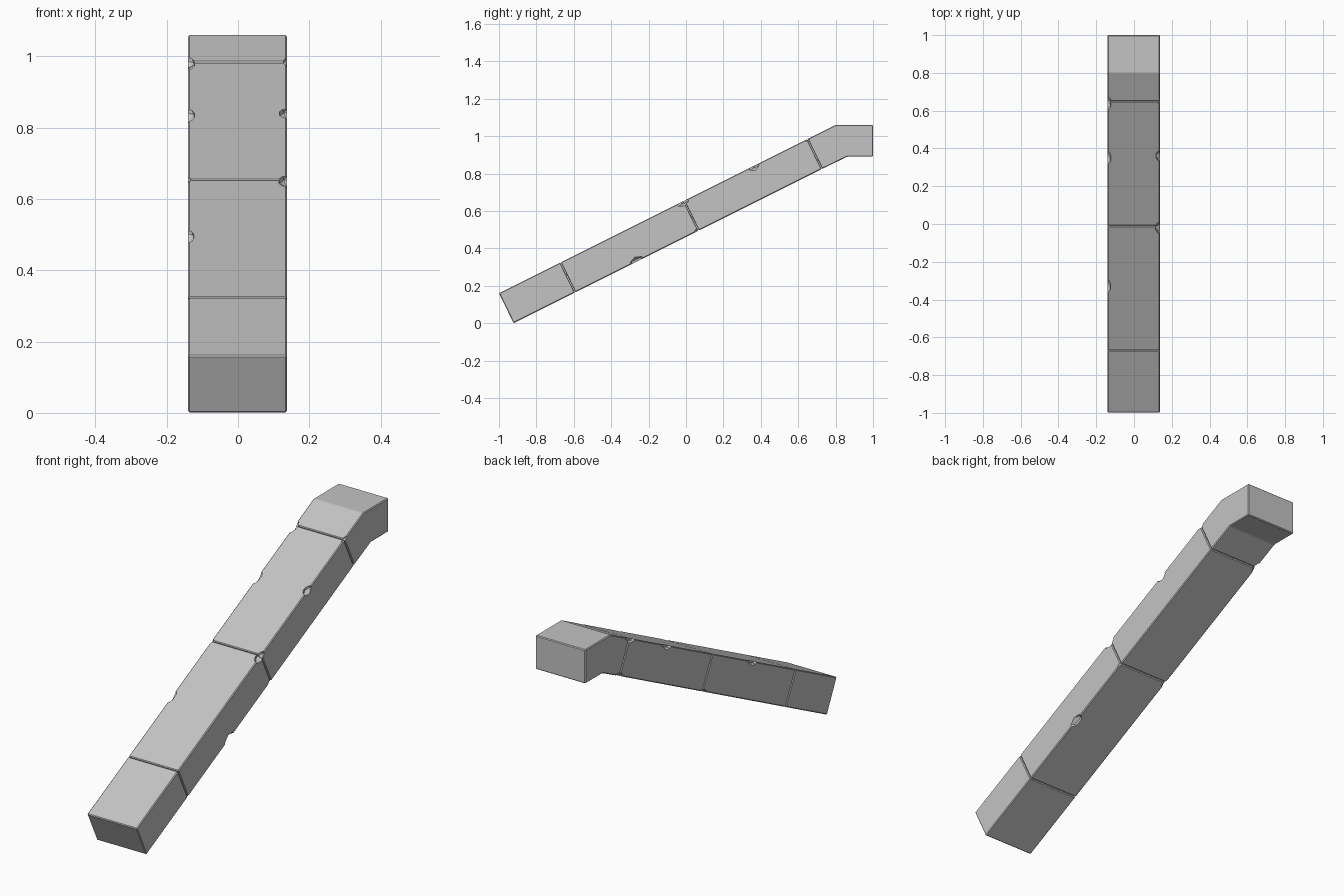
import bpy, bmesh
from mathutils import Vector, Matrix
from math import atan

old = bpy.data.objects.get("Cube")
if old:
    bpy.data.objects.remove(old, do_unlink=True)

X0, X1 = -0.14, 0.137
PITCH = atan(0.5)
ACROSS = Vector((0.078, -0.16))  # from the upper edge to the lower edge

stone = bpy.data.materials.new("grey stone")
stone.use_nodes = True
grey = (0.55, 0.55, 0.55, 1)
stone.diffuse_color = grey
stone.node_tree.nodes["Principled BSDF"].inputs["Base Color"].default_value = grey


def top(y):
    return Vector((y, 0.66 + 0.5 * y))


def make_object(name, bm):
    bmesh.ops.recalc_face_normals(bm, faces=bm.faces)
    mesh = bpy.data.meshes.new(name)
    bm.to_mesh(mesh)
    bm.free()
    obj = bpy.data.objects.new(name, mesh)
    bpy.context.collection.objects.link(obj)
    mesh.materials.append(stone)
    return obj


def make_block(name, outline):
    """Extrude a side outline across the width and soften its edges."""
    bm = bmesh.new()
    face = bm.faces.new([bm.verts.new((X0, y, z)) for y, z in outline])
    side = bmesh.ops.extrude_face_region(bm, geom=[face])["geom"]
    moved = [v for v in side if isinstance(v, bmesh.types.BMVert)]
    bmesh.ops.translate(bm, verts=moved, vec=(X1 - X0, 0, 0))
    bmesh.ops.recalc_face_normals(bm, faces=bm.faces)
    bmesh.ops.bevel(bm, geom=bm.edges[:], offset=0.004, segments=1, affect='EDGES')
    return make_object(name, bm)


# Sloping blocks, split square to the slope
joints = [-1, -0.67, -0.01, 0.65]
names = ["lower_end_block", "lower_rail_block", "upper_rail_block"]
blocks = []
for name, a, b in zip(names, joints, joints[1:]):
    a, b = top(a), top(b - 0.002)
    blocks.append(make_block(name, [a, b, b + ACROSS, a + ACROSS]))

# Bent block with the level upper end
a = top(joints[-1])
blocks.append(make_block("bent_top_block", [
    a, (0.80, 1.06), (1, 1.06), (1, 0.89), (0.862, 0.89), a + ACROSS]))

# Chips along the long edges: side, position along slope, lower edge, length, depth
chips = [
    (X0, 0.64, False, 0.045, 0.022), (X1, 0.65, False, 0.025, 0.012),
    (X0, 0.35, False, 0.045, 0.022), (X1, 0.36, False, 0.035, 0.026),
    (X1, -0.02, False, 0.04, 0.028), (X0, -0.01, False, 0.02, 0.009),
    (X0, -0.33, False, 0.045, 0.02), (X1, -0.34, True, 0.045, 0.026),
    (X1, -0.02, True, 0.02, 0.012), (X0, 0.65, True, 0.035, 0.018),
    (X0, -0.02, True, 0.03, 0.012)]
bm = bmesh.new()
for x, y, lower, length, depth in chips:
    p = top(y) + (ACROSS if lower else Vector((0, 0)))
    place = (Matrix.Translation((x, p.x, p.y)) @ Matrix.Rotation(PITCH, 4, 'X')
             @ Matrix.Diagonal((depth, length, depth, 1)))
    bmesh.ops.create_icosphere(bm, subdivisions=1, radius=1, matrix=place)
cutter = make_object("chip_cutter", bm)
cutter.hide_render = True

for block in blocks:
    cut = block.modifiers.new("chips", 'BOOLEAN')
    cut.operation = 'DIFFERENCE'
    cut.solver = 'EXACT'
    cut.use_self = True
    cut.object = cutter
graph = bpy.context.evaluated_depsgraph_get()
meshes = [bpy.data.meshes.new_from_object(b.evaluated_get(graph)) for b in blocks]
for block, mesh in zip(blocks, meshes):
    block.modifiers.clear()
    block.data = mesh
bpy.data.objects.remove(cutter, do_unlink=True)
